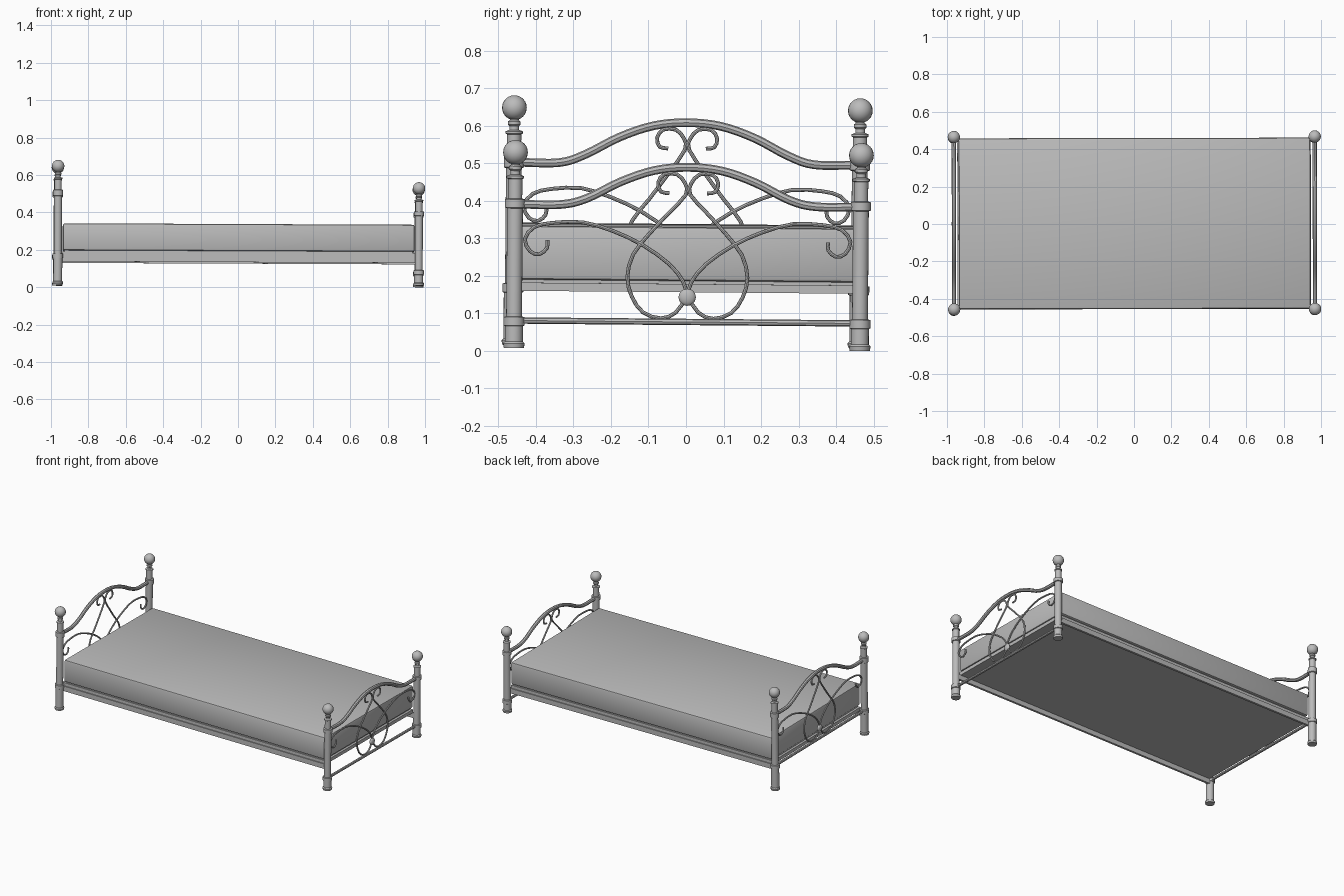
import bpy, bmesh, math
from mathutils import Matrix, Vector

if "Cube" in bpy.data.objects:
    bpy.data.objects.remove(bpy.data.objects["Cube"])

grey = bpy.data.materials.new("grey")
grey.diffuse_color = (0.5, 0.5, 0.5, 1)
grey.use_nodes = True
grey.node_tree.nodes["Principled BSDF"].inputs["Base Color"].default_value = grey.diffuse_color

# the whole bed leans very slightly
TILT = (Matrix.Rotation(0.002, 4, 'Z') @ Matrix.Rotation(0.0042, 4, 'Y')
        @ Matrix.Rotation(-0.0087, 4, 'X'))


def finish(name, mesh, smooth=True):
    ob = bpy.data.objects.new(name, mesh)
    bpy.context.collection.objects.link(ob)
    mesh.materials.clear()
    mesh.materials.append(grey)
    mesh.transform(TILT)
    if smooth:
        bpy.ops.object.select_all(action='DESELECT')
        ob.select_set(True)
        bpy.context.view_layer.objects.active = ob
        bpy.ops.object.shade_smooth_by_angle(angle=math.radians(40))
    return ob


def box(name, lo, hi, bevel=0.0):
    bm = bmesh.new()
    bmesh.ops.create_cube(bm, size=1)
    for v in bm.verts:
        v.co = [lo[i] + (v.co[i] + 0.5) * (hi[i] - lo[i]) for i in range(3)]
    if bevel:
        bmesh.ops.bevel(bm, geom=bm.edges[:], offset=bevel, segments=2,
                        affect='EDGES', profile=0.5)
    mesh = bpy.data.meshes.new(name)
    bm.to_mesh(mesh)
    bm.free()
    return finish(name, mesh)


def lathe(name, x, y, profile, sides=20):
    """Stack of rings from (radius, z) pairs, capped at both ends."""
    bm = bmesh.new()
    rings = []
    for r, z in profile:
        rings.append([bm.verts.new((x + r * math.cos(2 * math.pi * i / sides),
                                    y + r * math.sin(2 * math.pi * i / sides), z))
                      for i in range(sides)])
    for a, b in zip(rings, rings[1:]):
        for i in range(sides):
            j = (i + 1) % sides
            bm.faces.new((a[i], a[j], b[j], b[i]))
    bm.faces.new(rings[0][::-1])
    bm.faces.new(rings[-1])
    mesh = bpy.data.meshes.new(name)
    bm.to_mesh(mesh)
    bm.free()
    return finish(name, mesh)


def ball(name, centre, radius, squash=1.0):
    bm = bmesh.new()
    bmesh.ops.create_uvsphere(bm, u_segments=20, v_segments=12, radius=radius)
    for v in bm.verts:
        v.co = Vector((v.co.x * squash, v.co.y, v.co.z)) + Vector(centre)
    mesh = bpy.data.meshes.new(name)
    bm.to_mesh(mesh)
    bm.free()
    return finish(name, mesh)


def smooth_path(pts, steps):
    """Catmull-Rom interpolation through the points."""
    p = [Vector(q) for q in pts]
    p = [2 * p[0] - p[1]] + p + [2 * p[-1] - p[-2]]
    out = []
    for a, b, c, d in zip(p, p[1:], p[2:], p[3:]):
        for k in range(steps):
            t = k / steps
            out.append(0.5 * (2 * b + (c - a) * t + (2 * a - 5 * b + 4 * c - d) * t * t
                              + (3 * b - a - 3 * c + d) * t ** 3))
    return out + [p[-2]]


def tube(name, pts, radius, steps=2):
    path = smooth_path(pts, steps)
    cu = bpy.data.curves.new(name, 'CURVE')
    cu.dimensions = '3D'
    cu.bevel_depth = radius
    cu.bevel_resolution = 2
    cu.use_fill_caps = True
    sp = cu.splines.new('POLY')
    sp.points.add(len(path) - 1)
    for q, v in zip(sp.points, path):
        q.co = (*v, 1)
    tmp = bpy.data.objects.new(name + "_path", cu)
    mesh = bpy.data.meshes.new_from_object(tmp)
    bpy.data.objects.remove(tmp)
    return finish(name, mesh)


# (y, z) paths of the ironwork on the +y half of the low end
ARCH = [(0, 0.493), (0.09, 0.484), (0.18, 0.453), (0.27, 0.408), (0.34, 0.391), (0.45, 0.391)]
WING = [(0.05, 0.424), (0.073, 0.428), (0.08, 0.452), (0.064, 0.474), (0.03, 0.474),
        (0.008, 0.45), (0.006, 0.42), (0.05, 0.372), (0.1, 0.318), (0.145, 0.26),
        (0.16, 0.2), (0.148, 0.148), (0.118, 0.106), (0.07, 0.09), (0.03, 0.106), (0, 0.15)]
SIDE_SCROLL = [(0, 0.15), (0.012, 0.19), (0.05, 0.236), (0.12, 0.285), (0.2, 0.322),
               (0.28, 0.344), (0.36, 0.342), (0.41, 0.33), (0.434, 0.298), (0.42, 0.266),
               (0.395, 0.258), (0.375, 0.275), (0.374, 0.296)]


def build_end(label, x, lift):
    for side, s in (("front", -1), ("back", 1)):
        y = 0.461 * s
        # turned post: foot, two collars, shoulder and neck
        post = [(0.027, 0.008), (0.029, 0.02), (0.024, 0.025), (0.024, lift(0.066)),
                (0.028, lift(0.068)), (0.028, lift(0.09)), (0.021, lift(0.092)),
                (0.021, lift(0.38)), (0.027, lift(0.382)), (0.027, lift(0.404)),
                (0.019, lift(0.406)), (0.019, lift(0.458)), (0.023, lift(0.46)),
                (0.023, lift(0.466)), (0.013, lift(0.47)), (0.013, lift(0.48)),
                (0.017, lift(0.484)), (0.017, lift(0.492)), (0.012, lift(0.496)),
                (0.012, lift(0.515))]
        lathe(f"{label}_post_{side}", x, y, post)
        ball(f"{label}_finial_{side}", (x, y, lift(0.529)), 0.033)
        # curled wire ornaments
        for part, path in (("wing_scroll", WING), ("side_scroll", SIDE_SCROLL)):
            tube(f"{label}_{part}_{side}", [(x, s * a, lift(b)) for a, b in path], 0.0052)
    full = [(-a, b) for a, b in ARCH[:0:-1]] + ARCH
    tube(f"{label}_arched_rail", [(x, a, lift(b)) for a, b in full], 0.0115, 4)
    tube(f"{label}_lower_rail", [(x, -0.45, lift(0.081)), (x, 0.45, lift(0.081))], 0.0085, 1)
    ball(f"{label}_rosette", (x, 0, lift(0.147)), 0.023, 0.5)


def raise_head(z):
    t = min(max((z - 0.33) / 0.09, 0), 1)
    return z + 0.081 + 0.03 * t * t * (3 - 2 * t)


build_end("footboard", 0.965, lambda z: z)
build_end("headboard", -0.965, raise_head)

# mattress, base slab and side rails
box("mattress", (-0.938, -0.457, 0.19), (0.942, 0.457, 0.334), 0.01)
box("base_slab", (-0.945, -0.45, 0.16), (0.945, 0.45, 0.182))
box("base_core", (-0.93, -0.442, 0.18), (0.93, 0.442, 0.192))
for side, s in (("front", -1), ("back", 1)):
    ys = sorted((s * 0.442, s * 0.456))
    box(f"side_rail_{side}", (-0.96, ys[0], 0.13), (0.96, ys[1], 0.162))
